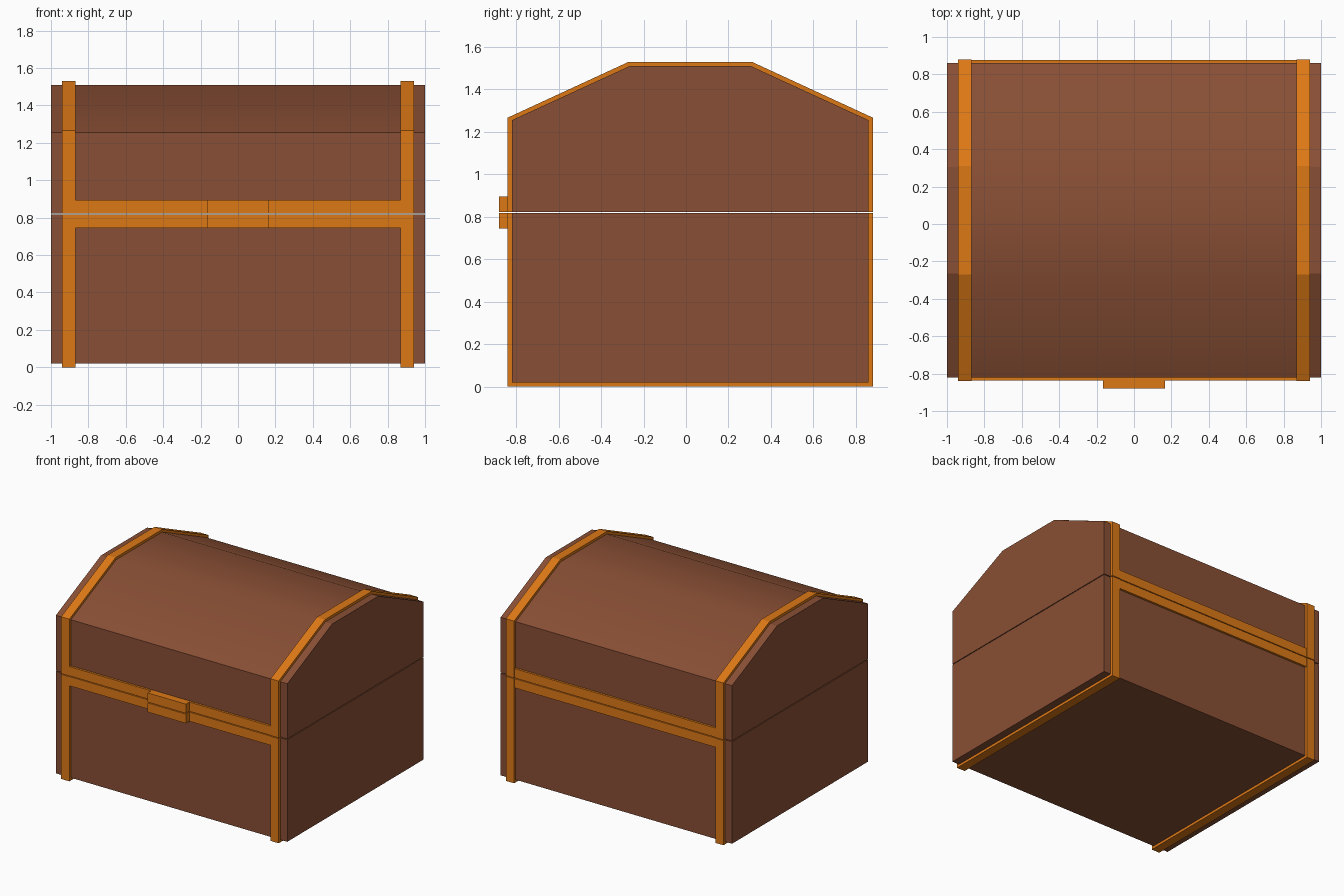
import bpy
import bmesh

if "Cube" in bpy.data.objects:
    bpy.data.objects.remove(bpy.data.objects["Cube"])

GAP_LOW, GAP_HIGH = 0.817, 0.823   # thin seam between base and lid


def material(name, rgb):
    m = bpy.data.materials.new(name)
    m.diffuse_color = (*rgb, 1)
    m.use_nodes = True
    m.node_tree.nodes["Principled BSDF"].inputs["Base Color"].default_value = m.diffuse_color
    return m


wood = material("brown_wood", (0.25, 0.078, 0.035))
metal = material("orange_trim", (0.72, 0.19, 0.008))


def prism(name, profile, stations, mat, smooth=None):
    """Sweep a closed (y, z) profile through the x stations."""
    bm = bmesh.new()
    rings = [[bm.verts.new((x, y, z)) for y, z in profile] for x in stations]
    n = len(profile)
    for a, b in zip(rings, rings[1:]):
        for i in range(n):
            j = (i + 1) % n
            bm.faces.new((a[i], a[j], b[j], b[i]))
    bm.faces.new(rings[0])
    bm.faces.new(rings[-1])
    bmesh.ops.recalc_face_normals(bm, faces=bm.faces)
    if smooth:
        for f in bm.faces:
            f.smooth = smooth(f)
    mesh = bpy.data.meshes.new(name)
    bm.to_mesh(mesh)
    bm.free()
    mesh.materials.append(mat)
    obj = bpy.data.objects.new(name, mesh)
    bpy.context.collection.objects.link(obj)
    return obj


def box(name, x, y, z, mat):
    prism(name, [(y[0], z[0]), (y[1], z[0]), (y[1], z[1]), (y[0], z[1])], x, mat)


# Wooden base and faceted lid (only the middle of the lid roof is smooth)
box("base", (-1, 1), (-0.82, 0.86), (0.02, GAP_LOW), wood)
roof = [(-0.82, GAP_HIGH), (-0.82, 1.255), (-0.265, 1.51),
        (0.305, 1.51), (0.86, 1.255), (0.86, GAP_HIGH)]
prism("lid", roof, (-1, -0.9, 0.9, 1), wood,
      lambda f: f.normal.z > 0.5 and abs(f.calc_center_median().x) < 0.1)

# Straps wrapping the base and the lid near each end
outer_top = [(-0.84, GAP_HIGH), (-0.84, 1.267), (-0.27, 1.53),
             (0.31, 1.53), (0.88, 1.267), (0.88, GAP_HIGH)]
inner_top = [(0.855, GAP_HIGH), (0.855, 1.25), (0.304, 1.505),
             (-0.264, 1.505), (-0.815, 1.25), (-0.815, GAP_HIGH)]
outer_low = [(-0.84, GAP_LOW), (-0.84, 0), (0.88, 0), (0.88, GAP_LOW)]
inner_low = [(0.855, GAP_LOW), (0.855, 0.025), (-0.815, 0.025), (-0.815, GAP_LOW)]
for side, x in (("left", (-0.94, -0.87)), ("right", (0.87, 0.94))):
    prism(f"lid_strap_{side}", outer_top + inner_top, x, metal)
    prism(f"base_strap_{side}", outer_low + inner_low, x, metal)

# Rim bands front and back, and the latch, each split at the seam
for part, z in (("base", (0.745, GAP_LOW)), ("lid", (GAP_HIGH, 0.895))):
    box(f"{part}_front_band", (-0.88, 0.88), (-0.837, -0.81), z, metal)
    box(f"{part}_back_band", (-0.88, 0.88), (0.85, 0.877), z, metal)
    box(f"{part}_latch", (-0.165, 0.165), (-0.88, -0.83), z, metal)
